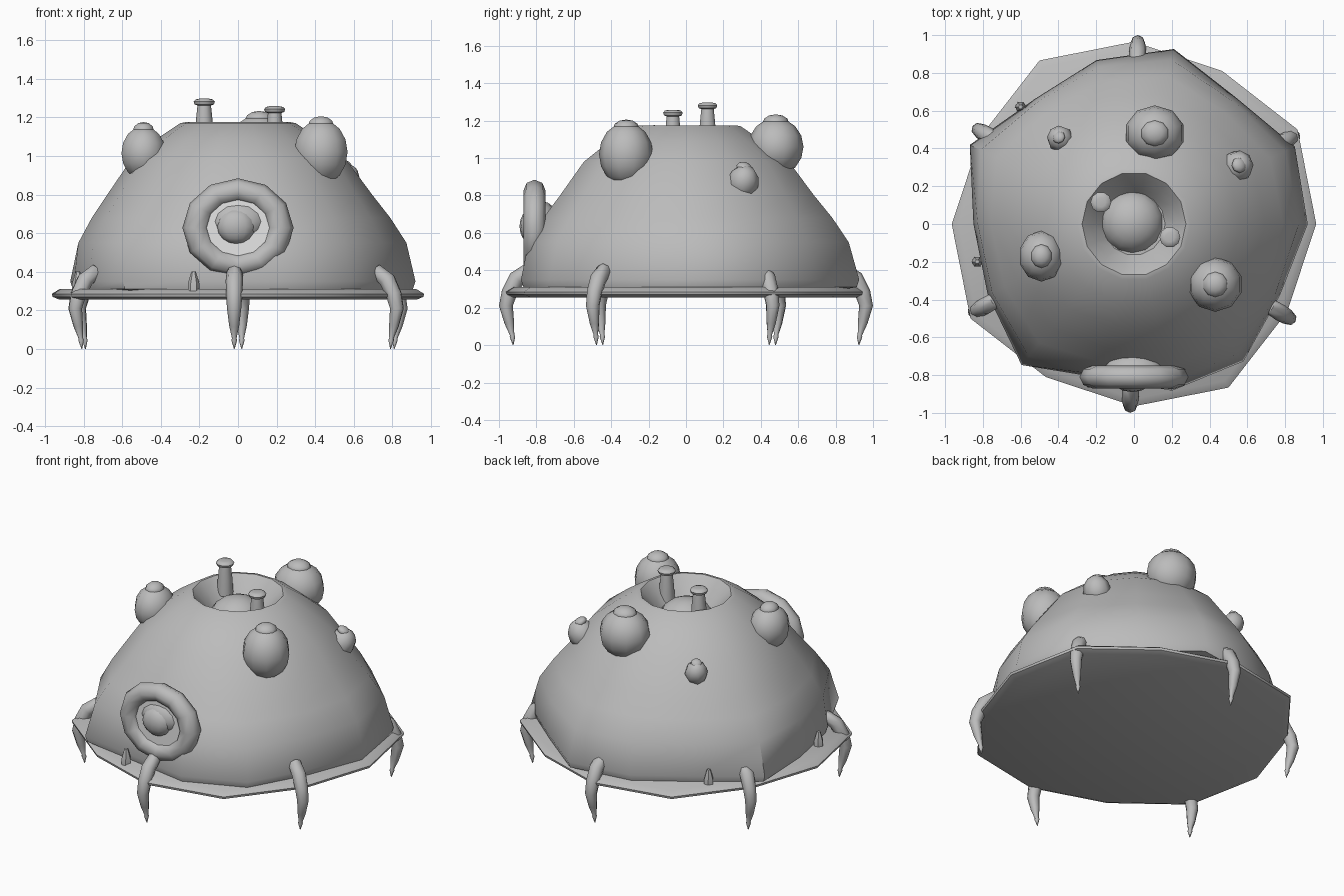
import bpy, bmesh
from math import sin, cos, pi, radians
from mathutils import Vector, Matrix

if "Cube" in bpy.data.objects:
    bpy.data.objects.remove(bpy.data.objects["Cube"])


def material(name, value):
    m = bpy.data.materials.new(name)
    m.use_nodes = True
    col = (value, value, value, 1)
    m.diffuse_color = col
    m.node_tree.nodes["Principled BSDF"].inputs["Base Color"].default_value = col
    return m


GREY = material("hull grey", 0.5)
WHITE = material("window white", 1.0)
parts = []


def finish(name, bm, mat=GREY):
    bmesh.ops.recalc_face_normals(bm, faces=bm.faces[:])
    me = bpy.data.meshes.new(name)
    bm.to_mesh(me)
    bm.free()
    me.materials.append(mat)
    ob = bpy.data.objects.new(name, me)
    bpy.context.collection.objects.link(ob)
    parts.append(ob)
    return ob


def loft(name, rings, mat=GREY):
    """Closed skin over a list of equal-length point rings."""
    bm = bmesh.new()
    loops = [[bm.verts.new(p) for p in ring] for ring in rings]
    n = len(loops[0])
    for a, b in zip(loops, loops[1:]):
        for i in range(n):
            j = (i + 1) % n
            bm.faces.new((a[i], a[j], b[j], b[i]))
    bm.faces.new(loops[0])
    bm.faces.new(loops[-1])
    return finish(name, bm, mat)


def ring(radii, z, x=0, y=0):
    n = len(radii)
    return [(x + r * cos(2 * pi * i / n), y + r * sin(2 * pi * i / n), z)
            for i, r in enumerate(radii)]


def ball(name, centre, radii, seg=12, rows=8, turn=None):
    bm = bmesh.new()
    mat = Matrix.Translation(centre) @ (turn or Matrix()) @ Matrix.Diagonal((*radii, 1))
    bmesh.ops.create_uvsphere(bm, u_segments=seg, v_segments=rows, radius=1, matrix=mat)
    return finish(name, bm)


# Hull: uneven rim that evens out toward the round hatch, then a funnel inside
rim = [.92, .945, .86, .95, .89, .845, .965, .85, .86, .955, .835, .905, .93, .86]
profile = [(.92, .30, 1), (.985, .31, 1), (1, .35, 1), (.86, .55, .65), (.78, .68, .45),
           (.69, .80, .25), (.56, .98, .1), (.42, 1.09, 0), (.30, 1.17, 0),
           (.275, 1.175, 0), (.225, 1.12, 0), (.165, 1.04, 0)]
rings = []
for r, z, w in profile:
    if w == 1:
        rings.append(ring([q * r for q in rim], z))
    else:
        rings.append(ring([r + w * (q - .9) for q in rim], z))
loft("hull", rings)
ball("hatch_core", (-.01, .01, 1.0), (.17, .17, .14), 14, 10)

# Base plate: twelve uneven corners with a pointed edge
edge = [.965, 1.0, .935] * 4
loft("base_plate", [ring([r - d for r in edge], z)
                    for d, z in ((.04, .255), (.004, .27), (0, .285), (.04, .31))])

# Six clawed legs
leg_path = [(.80, .375, .03), (.85, .395, .042), (.905, .355, .045), (.945, .28, .042),
            (.963, .21, .037), (.945, .12, .026), (.93, .055, .012),
            (.928, .045, .015), (.924, 0, .002)]
for k in range(6):
    a = radians(88.8 + 60 * k)
    out, side = Vector((cos(a), sin(a), 0)), Vector((-sin(a), cos(a), 0))
    rings = []
    for i, (r, z, w) in enumerate(leg_path):
        p, q = leg_path[max(i - 1, 0)], leg_path[min(i + 1, len(leg_path) - 1)]
        along = (out * (q[0] - p[0]) + Vector((0, 0, q[1] - p[1]))).normalized()
        normal = along.cross(side)
        c = out * r + Vector((0, 0, z))
        rings.append([c + w * (cos(t * pi / 4) * normal + sin(t * pi / 4) * side)
                      for t in range(8)])
    loft(f"leg_{k + 1}", rings)

# Small spurs that poke out at the hull's foot
for k, (x, y) in enumerate([(-.83, -.2), (-.23, -.84), (-.6, .62)]):
    loft(f"spur_{k + 1}", [ring([w] * 6, z, x, y)
                           for z, w in ((.30, .03), (.34, .03), (.40, .012))])

# Porthole: ring, pane and the bulge in it
bm = bmesh.new()
major, minor = 12, 8
grid = []
for i in range(major):
    a = 2 * pi * i / major
    row = []
    for j in range(minor):
        b = 2 * pi * j / minor
        d = .22 + .068 * cos(b)
        row.append(bm.verts.new((d * cos(a), -.81 + .06 * sin(b), .628 + .89 * d * sin(a))))
    grid.append(row)
for i in range(major):
    for j in range(minor):
        a, b = grid[i], grid[(i + 1) % major]
        bm.faces.new((a[j], b[j], b[(j + 1) % minor], a[(j + 1) % minor]))
finish("porthole_ring", bm)

pane = [[(.19 * cos(2 * pi * i / 12), y, .628 + .17 * sin(2 * pi * i / 12))
         for i in range(12)] for y in (-.834, -.826)]
loft("porthole_pane", pane, WHITE)
ball("porthole_bulge", (0, -.775, .66), (.16, .095, .11))
ball("porthole_knob", (-.01, -.83, .635), (.10, .06, .09))

# Growths on the hull, each with a small cap on top
growths = [(.11, .48, 1.06, .16, .148, .155), (-.49, -.17, 1.015, .12, .135, .14),
           (.43, -.32, 1.02, .145, .145, .17)]
for k, (x, y, z, rx, ry, rz) in enumerate(growths):
    ball(f"growth_{k + 1}", (x, y, z), (rx, ry, rz), 10, 8)
    ball(f"growth_cap_{k + 1}", (x, y, z + rz * .83), (rx * .48, ry * .48, .045), 10, 6)
for k, (x, y, z, r) in enumerate([(.545, .305, .87, .085), (-.39, .45, .92, .07)]):
    lean = Vector((0, 0, 1)).rotation_difference(Vector((x, y, 1.1))).to_matrix().to_4x4()
    ball(f"small_growth_{k + 1}", (x, y, z), (r, r, r * 1.15), 8, 6, lean)
    ball(f"small_growth_cap_{k + 1}", (x * 1.02, y * 1.02, z + r * .95),
         (r * .5, r * .5, r * .3), 8, 6, lean)

# Two stub aerials beside the hatch
for k, (x, y, top) in enumerate([(-.175, .115, 1.297), (.19, -.07, 1.258)]):
    shape = [(top - .22, .05), (top - .11, .043), (top - .035, .035), (top - .03, .05),
             (top - .015, .055), (top - .004, .045), (top, .025)]
    loft(f"aerial_{k + 1}", [ring([w] * 10, z, x, y) for z, w in shape])

# Smooth shading that keeps the hard edges
bpy.ops.object.select_all(action="DESELECT")
for ob in parts:
    ob.select_set(True)
bpy.context.view_layer.objects.active = parts[0]
bpy.ops.object.shade_smooth_by_angle(angle=radians(50))
